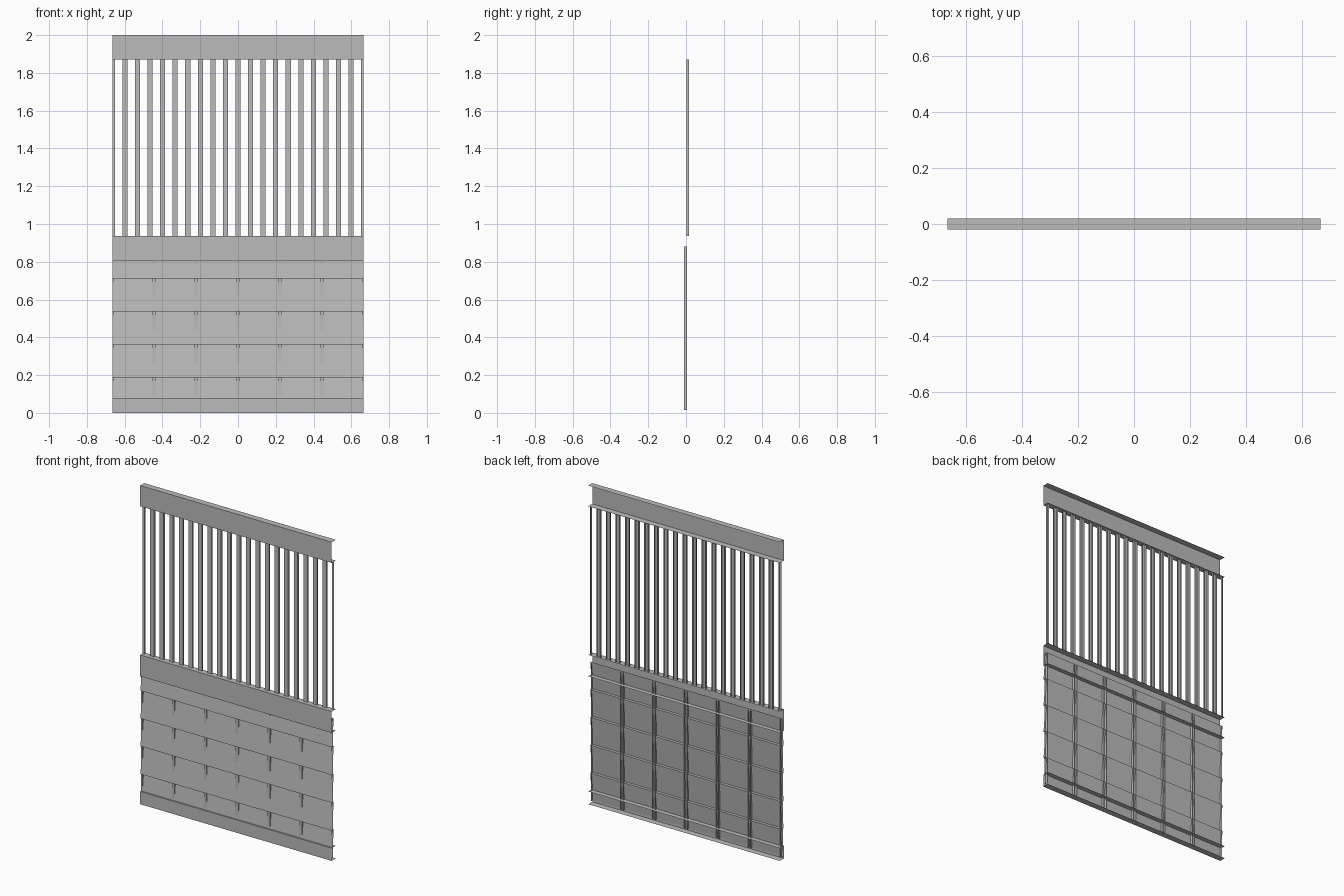
import bpy
import bmesh

cube = bpy.data.objects.get("Cube")
if cube:
    bpy.data.objects.remove(cube, do_unlink=True)

HALF = 0.665      # half width of the gate
DEPTH = 0.02      # half depth of the rails

steel = bpy.data.materials.new("grey_steel")
steel.use_nodes = True
grey = (0.5, 0.5, 0.5, 1)
steel.diffuse_color = grey
steel.node_tree.nodes["Principled BSDF"].inputs["Base Color"].default_value = grey


def sheet(name, profile, direction):
    """Sweep an open profile of 3D points along a direction: thin folded sheet metal."""
    bm = bmesh.new()
    verts = [bm.verts.new(p) for p in profile]
    edges = [bm.edges.new(pair) for pair in zip(verts, verts[1:])]
    swept = bmesh.ops.extrude_edge_only(bm, edges=edges)["geom"]
    moved = [g for g in swept if isinstance(g, bmesh.types.BMVert)]
    bmesh.ops.translate(bm, verts=moved, vec=direction)
    bmesh.ops.recalc_face_normals(bm, faces=bm.faces)
    # Make the front sheet face forward
    front = min(bm.faces, key=lambda f: f.calc_center_median().y)
    if front.normal.y > 0:
        bmesh.ops.reverse_faces(bm, faces=bm.faces)
    mesh = bpy.data.meshes.new(name)
    bm.to_mesh(mesh)
    bm.free()
    mesh.materials.append(steel)
    obj = bpy.data.objects.new(name, mesh)
    bpy.context.scene.collection.objects.link(obj)
    return obj


def rail(name, low, high):
    """Horizontal channel, open towards the back."""
    section = [(DEPTH, low), (-DEPTH, low), (-DEPTH, high), (DEPTH, high)]
    sheet(name, [(-HALF, y, z) for y, z in section], (2 * HALF, 0, 0))


def upright(name, x, width, front, back, low, high):
    """Vertical channel, open towards the back and trimmed at the gate's sides."""
    left, right = x - width / 2, x + width / 2
    section = [(left, back), (left, front), (right, front), (right, back)]
    if left < -HALF:
        section = [(-HALF, front)] + section[2:]
    elif right > HALF:
        section = section[:2] + [(HALF, front)]
    sheet(name, [(px, py, low) for px, py in section], (0, 0, high - low))


# Three rails
rail("top_rail", 1.87, 2.0)
rail("middle_rail", 0.803, 0.937)
rail("bottom_rail", 0.0, 0.08)

# Open bars in the upper half
BARS = 20
for i in range(BARS + 1):
    x = (2 * i / BARS - 1) * HALF
    upright(f"bar_{i + 1}", x, 0.027, 0.003, 0.015, 0.937, 1.87)

# Stiffening posts in the lower half
POSTS = 6
for i in range(POSTS + 1):
    x = (2 * i / POSTS - 1) * HALF
    upright(f"post_{i + 1}", x, 0.018, -0.01, 0.005, 0.015, 0.88)

# Lapped boards: one folded sheet with sloping faces and narrow ledges
PITCH = 0.1746
folds = []
for row in range(5):
    z = 0.014 + row * PITCH
    folds += [(-HALF, -0.018, z), (-HALF, 0.0, z + PITCH)]
sheet("lapped_boards", folds, (2 * HALF, 0, 0))
